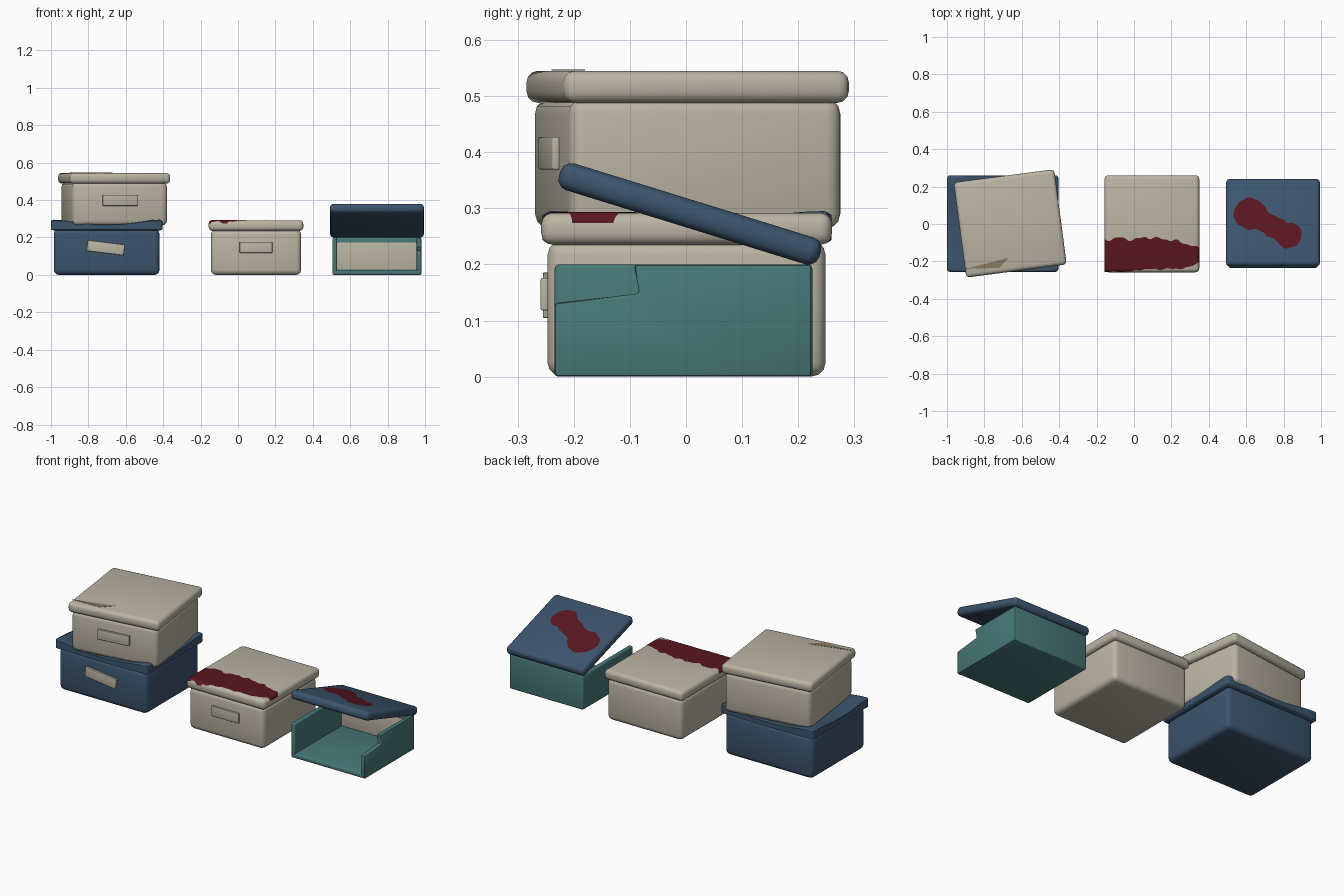
import bpy, bmesh, math
from mathutils import Matrix, Vector

if "Cube" in bpy.data.objects:
    bpy.data.objects.remove(bpy.data.objects["Cube"])


def material(name, rgb):
    m = bpy.data.materials.new(name)
    m.diffuse_color = (*rgb, 1)
    m.use_nodes = True
    m.node_tree.nodes["Principled BSDF"].inputs["Base Color"].default_value = m.diffuse_color
    return m


BEIGE = material("beige_card", (0.50, 0.46, 0.37))
BLUE = material("blue_card", (0.045, 0.09, 0.155))
TEAL = material("teal_card", (0.065, 0.19, 0.19))
RED = material("dark_red", (0.10, 0.008, 0.014))
BROWN = material("torn_brown", (0.26, 0.19, 0.12))


def finish(name, bm, mat, matrix=Matrix()):
    bmesh.ops.recalc_face_normals(bm, faces=bm.faces)
    me = bpy.data.meshes.new(name)
    bm.to_mesh(me)
    bm.free()
    me.materials.append(mat)
    ob = bpy.data.objects.new(name, me)
    ob.matrix_world = matrix
    bpy.context.collection.objects.link(ob)
    bpy.ops.object.select_all(action='DESELECT')
    ob.select_set(True)
    bpy.context.view_layer.objects.active = ob
    bpy.ops.object.shade_smooth_by_angle(angle=math.radians(35))
    return ob


def round_edges(bm, r, segs=3):
    sharp = [e for e in bm.edges if e.calc_face_angle(0) > 0.6]
    bmesh.ops.bevel(bm, geom=sharp, offset=r, segments=segs, profile=0.5, affect='EDGES')


def box(name, centre, size, r, mat, base=Matrix(), rot=Matrix(), cuts=0, shape=None):
    """Rounded box, optionally subdivided and reshaped."""
    bm = bmesh.new()
    bmesh.ops.create_cube(bm, size=1, matrix=Matrix.Diagonal((*size, 1)))
    if cuts:
        bmesh.ops.subdivide_edges(bm, edges=bm.edges, cuts=cuts, use_grid_fill=True)
    bmesh.ops.recalc_face_normals(bm, faces=bm.faces)
    round_edges(bm, r)
    if shape:
        for v in bm.verts:
            shape(v.co)
    return finish(name, bm, mat, base @ Matrix.Translation(centre) @ rot)


def carton(name, w, d, h, mat, label_w, label_z, label_x=0, label_tilt=0, base=Matrix(),
           cuts=0, shape=None, lid_w=0.03, lid_d=0.025):
    """Closed carton: body, overhanging lid and front label."""
    box(name + "_body", (0, 0, (h - 0.05) / 2), (w, d, h - 0.05), 0.026, mat, base)
    box(name + "_lid", (0, 0, h - 0.0285), (w + lid_w, d + lid_d, 0.057), 0.02 if not cuts else 0.014,
        mat, base, cuts=cuts, shape=shape)
    box(name + "_label", (label_x, -d / 2 - 0.005, label_z), (label_w, 0.014, 0.058), 0.003, BEIGE,
        base, Matrix.Rotation(label_tilt, 4, 'Y'))


# Crushed lid: top sinks under the carton above
def sag(co):
    t = min(1, max(0, (0.37 - math.hypot(co.x, co.y)) / 0.15))
    co.z -= 0.029 * t * t * (3 - 2 * t) * max(0, co.z + 0.0285) / 0.057


# Left stack
carton("lower_carton", 0.565, 0.49, 0.295, BLUE, 0.20, 0.145, -0.005, math.radians(7),
       Matrix.Translation((-0.702, 0.002, 0)), 9, sag)
stack = Matrix.Translation((-0.662, 0.003, 0.264)) @ Matrix.Rotation(math.radians(7.5), 4, 'Z')
carton("upper_carton", 0.512, 0.488, 0.281, BEIGE, 0.19, 0.134, 0, 0, stack)

# Torn corner on the upper lid
bm = bmesh.new()
tri = [bm.verts.new((x, y, 0.5455)) for x, y in ((-0.90, -0.24), (-0.72, -0.235), (-0.67, -0.18))]
face = bm.faces.new(tri)
top = bmesh.ops.extrude_face_region(bm, geom=[face])["geom"]
bmesh.ops.translate(bm, verts=[g for g in top if isinstance(g, bmesh.types.BMVert)], vec=(0, 0, 0.0015))
finish("lid_tear", bm, BROWN)

# Middle carton
carton("middle_carton", 0.482, 0.496, 0.292, BEIGE, 0.175, 0.147, 0, 0,
       Matrix.Translation((0.096, 0.001, 0)), lid_w=0.024, lid_d=0.022)


# Spill draped over the middle lid's rounded front and sides
def lid_surface(x, y, r=0.02):
    dx = max(0, abs(x - 0.096) - 0.253 + r)
    dy = max(0, abs(y - 0.001) - 0.259 + r)
    return 0.292 - r + math.sqrt(max(0, r * r - min(r, math.hypot(dx, dy)) ** 2)) + 0.0015


def wobble(t):
    return 0.006 * math.sin(61 * t) + 0.004 * math.sin(113 * t + 1)


def lerp(table, x):
    for (x0, y0), (x1, y1) in zip(table, table[1:]):
        if x <= x1:
            return y0 + (y1 - y0) * (x - x0) / (x1 - x0)
    return table[-1][1]


UPPER = [(-0.16, -0.085), (-0.08, -0.075), (0.0, -0.085), (0.06, -0.07), (0.2, -0.085), (0.30, -0.11), (0.36, -0.14)]
LOWER = [(-0.16, -0.256), (-0.02, -0.256), (0.03, -0.243), (0.2, -0.240), (0.29, -0.235), (0.36, -0.195)]
bm = bmesh.new()
cols = []
for i in range(81):
    # columns crowd together at both ends to follow the rounding
    x = 0.096 - 0.2535 * math.cos(math.pi * i / 80)
    lo, hi = max(-0.2585, lerp(LOWER, x) + 0.5 * wobble(x + 2)), lerp(UPPER, x) + wobble(x)
    cols.append([])
    for j in range(15):
        y = lo + (hi - lo) * (j / 14) ** 2
        cols[-1].append(bm.verts.new((x, y, lid_surface(x, y))))
for a, b in zip(cols, cols[1:]):
    for j in range(14):
        bm.faces.new((a[j], b[j], b[j + 1], a[j + 1]))
finish("lid_spill", bm, RED)

# Right open carton: floor, back, left wall and inner panel
box("open_floor", (0.742, -0.005, 0.013), (0.474, 0.458, 0.026), 0.008, TEAL)
box("open_back_wall", (0.742, 0.213, 0.10), (0.474, 0.025, 0.20), 0.008, TEAL)
box("open_left_wall", (0.517, -0.005, 0.10), (0.025, 0.458, 0.20), 0.008, TEAL)
box("open_inner_panel", (0.742, 0.197, 0.10), (0.425, 0.008, 0.145), 0.002, BEIGE)

# Right wall with a torn front corner
bm = bmesh.new()
outline = [(-0.234, 0), (0.224, 0), (0.224, 0.2), (-0.093, 0.2), (-0.083, 0.148), (-0.234, 0.131)]
face = bm.faces.new([bm.verts.new((0.955, y, z)) for y, z in outline])
out = bmesh.ops.extrude_face_region(bm, geom=[face])["geom"]
bmesh.ops.translate(bm, verts=[g for g in out if isinstance(g, bmesh.types.BMVert)], vec=(0.025, 0, 0))
bmesh.ops.recalc_face_normals(bm, faces=bm.faces)
round_edges(bm, 0.006, 2)
finish("open_right_wall", bm, TEAL)

# Tilted lid
tilt = Matrix.Translation((0.743, 0.007, 0.29)) @ Matrix.Rotation(math.radians(-17.2), 4, 'X')
box("open_lid", (0, 0, 0), (0.502, 0.486, 0.050), 0.02, BLUE, tilt)

# Stain on the tilted lid: two lobes joined by a neck
a, b = Vector((-0.122, 0.042)), Vector((0.082, -0.078))
axis = b - a
length = axis.length
axis.normalize()
side = Vector((-axis.y, axis.x))
bm = bmesh.new()
rows = []
for i in range(61):
    s = -0.085 + (length + 0.155) * (1 - math.cos(math.pi * i / 60)) / 2
    half = max(math.sqrt(max(0, 0.087 ** 2 - s * s)), math.sqrt(max(0, 0.072 ** 2 - (s - length) ** 2)),
               0.058 if 0 < s < length else 0.004)
    rows.append([bm.verts.new((*(a + axis * s + side * (k * half + 0.5 * wobble(s + k))), 0.0262))
                 for k in (-1, 1)])
for p, q in zip(rows, rows[1:]):
    bm.faces.new((p[0], q[0], q[1], p[1]))
finish("lid_stain", bm, RED, tilt)
